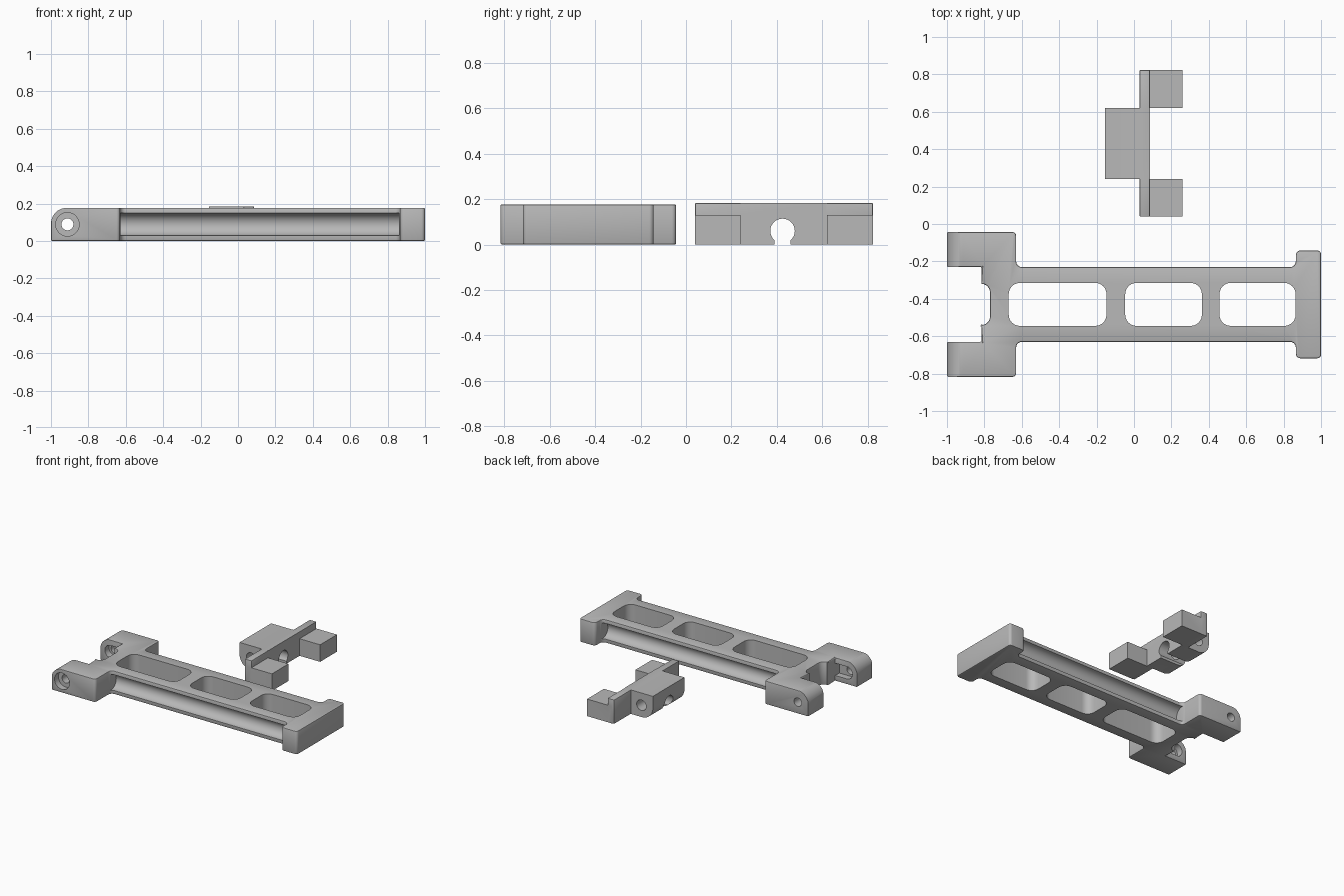
import bpy, bmesh, math
from mathutils import Vector

if "Cube" in bpy.data.objects:
    bpy.data.objects.remove(bpy.data.objects["Cube"])

MAT = bpy.data.materials.new("matte grey")
MAT.diffuse_color = (0.48, 0.48, 0.48, 1)
MAT.use_nodes = True
MAT.node_tree.nodes["Principled BSDF"].inputs["Base Color"].default_value = MAT.diffuse_color
CY, H, PIN_Z = -0.43, 0.177, 0.0885      # arm centre line, arm height, pin height


def rounded(corners, steps=6):
    """Outline from (u, v, radius) corners, each replaced by an arc."""
    pts, n = [], len(corners)
    for i, (u, v, r) in enumerate(corners):
        p = Vector((u, v))
        if r == 0:
            pts.append(p)
            continue
        a = (Vector(corners[i - 1][:2]) - p).normalized()
        b = (Vector(corners[(i + 1) % n][:2]) - p).normalized()
        half = a.angle(b) / 2
        c = p + (a + b).normalized() * r / math.sin(half)
        s = p + a * r / math.tan(half) - c
        e = p + b * r / math.tan(half) - c
        turn = math.atan2(s.x * e.y - s.y * e.x, s.dot(e))
        for k in range(steps + 1):
            t = turn * k / steps
            pts.append(c + Vector((s.x * math.cos(t) - s.y * math.sin(t),
                                   s.x * math.sin(t) + s.y * math.cos(t))))
    return pts


def arc(u, v, r, start=0, end=360, steps=32):
    last = steps if end - start == 360 else steps + 1
    return [(u + r * math.cos(math.radians(start + (end - start) * k / steps)),
             v + r * math.sin(math.radians(start + (end - start) * k / steps)))
            for k in range(last)]


def prism(name, pts, axis, lo, hi):
    """Extrude a profile along an axis: Z uses (x, y), Y uses (x, z), X uses (y, z)."""
    place = {'Z': lambda u, v, w: (u, v, w), 'Y': lambda u, v, w: (u, w, v),
             'X': lambda u, v, w: (w, u, v)}[axis]
    bm = bmesh.new()
    a = [bm.verts.new(place(u, v, lo)) for u, v in pts]
    b = [bm.verts.new(place(u, v, hi)) for u, v in pts]
    bm.faces.new(a)
    bm.faces.new(b[::-1])
    for i in range(len(a)):
        j = (i + 1) % len(a)
        bm.faces.new((a[i], b[i], b[j], a[j]))
    bmesh.ops.recalc_face_normals(bm, faces=bm.faces)
    me = bpy.data.meshes.new(name)
    bm.to_mesh(me)
    bm.free()
    me.materials.append(MAT)
    ob = bpy.data.objects.new(name, me)
    bpy.context.collection.objects.link(ob)
    return ob


def box(u0, v0, u1, v1):
    return [(u0, v0), (u1, v0), (u1, v1), (u0, v1)]


def apply(ob, mod):
    bpy.context.view_layer.objects.active = ob
    bpy.ops.object.modifier_apply(modifier=mod.name)


def combine(ob, other, op='DIFFERENCE'):
    mod = ob.modifiers.new("bool", 'BOOLEAN')
    mod.object, mod.operation, mod.solver = other, op, 'EXACT'
    apply(ob, mod)
    bpy.data.objects.remove(other)


def bevel(ob, width):
    mod = ob.modifiers.new("bevel", 'BEVEL')
    mod.width, mod.segments = width, 2
    mod.limit_method, mod.angle_limit = 'ANGLE', math.radians(40)
    mod.use_clamp_overlap = False
    apply(ob, mod)


def smooth(ob):
    bpy.ops.object.select_all(action='DESELECT')
    ob.select_set(True)
    bpy.context.view_layer.objects.active = ob
    bpy.ops.object.shade_smooth_by_angle(angle=math.radians(30))


# Arm plate: half outline mirrored about its centre line
half = [(1, .288, .02), (.865, .288, .025), (.865, .2, .03), (-.63, .2, .03),
        (-.63, .387, .02), (-1, .387, 0), (-1, .2, 0), (-.815, .2, 0),
        (-.815, .11, 0), (-.77, .11, .045)]
outline = [(x, CY + y, r) for x, y, r in half]
outline += [(x, CY - y, r) for x, y, r in reversed(half)]
arm = prism("arm", rounded(outline), 'Z', 0, H)
bevel(arm, 0.007)

# Three windows through the arm
for x0, x1 in ((-.67, -.147), (-.047, .363), (.457, .864)):
    win = [(u, v, .06) for u, v in box(x0, CY - .115, x1, CY + .115)]
    combine(arm, prism("window_cutter", rounded(win), 'Z', -.1, .3))

# Rounded upper corner of the hinge lugs
R = .085
corner = [(-1.1, H - R), (-1.1, H + .1), (-1 + R, H + .1)]
corner += arc(-1 + R, H - R, R, 90, 180, 10)
combine(arm, prism("corner_cutter", corner, 'Y', -1, .1))

# Concave side grooves and inner lug slots
for s in (-1, 1):
    groove = [(CY + s * (.2 - .06 * math.sin(math.pi * k / 16)),
               PIN_Z + .06 * math.cos(math.pi * k / 16)) for k in range(17)]
    groove += [(CY + s * .32, PIN_Z - .06), (CY + s * .32, PIN_Z + .06)]
    combine(arm, prism("groove_cutter", groove, 'X', -.627, .862))
    slot = arc(-.915, PIN_Z, .047, 90, 270, 14)
    slot += [(-.817, PIN_Z - .047), (-.817, PIN_Z + .047)]
    ends = sorted((CY + s * .15, CY + s * .25))
    combine(arm, prism("slot_cutter", slot, 'Y', *ends))

# Pin hole through both lugs, counterbored at the front
combine(arm, prism("pin_cutter", arc(-.912, PIN_Z, .032), 'Y', -1, .1))
combine(arm, prism("bore_cutter", arc(-.912, PIN_Z, .063), 'Y', -1, CY - .34))
smooth(arm)

# Latch: upright spine, two low feet and a hinge block
latch = prism("latch", box(.03, .04, .085, .823), 'Z', 0, .183)
bevel(latch, 0.004)
for y0, y1 in ((.04, .24), (.62, .823)):
    combine(latch, prism("foot", box(.05, y0, .258, y1), 'Z', 0, .13), 'UNION')
block = arc(-.063, .092, .092, 180, 270, 10)
block += [(.085, 0), (.085, .183), (-.155, .183)]
combine(latch, prism("hinge_block", block, 'Y', .24, .62), 'UNION')

# Latch hinge hole and keyhole passage open at the bottom
combine(latch, prism("hinge_cutter", arc(-.058, .09, .04), 'Y', 0, .9))
combine(latch, prism("round_cutter", arc(.425, .06, .054), 'X', -.3, .3))
combine(latch, prism("neck_cutter", box(.389, -.05, .461, .05), 'X', -.3, .3))
smooth(latch)
